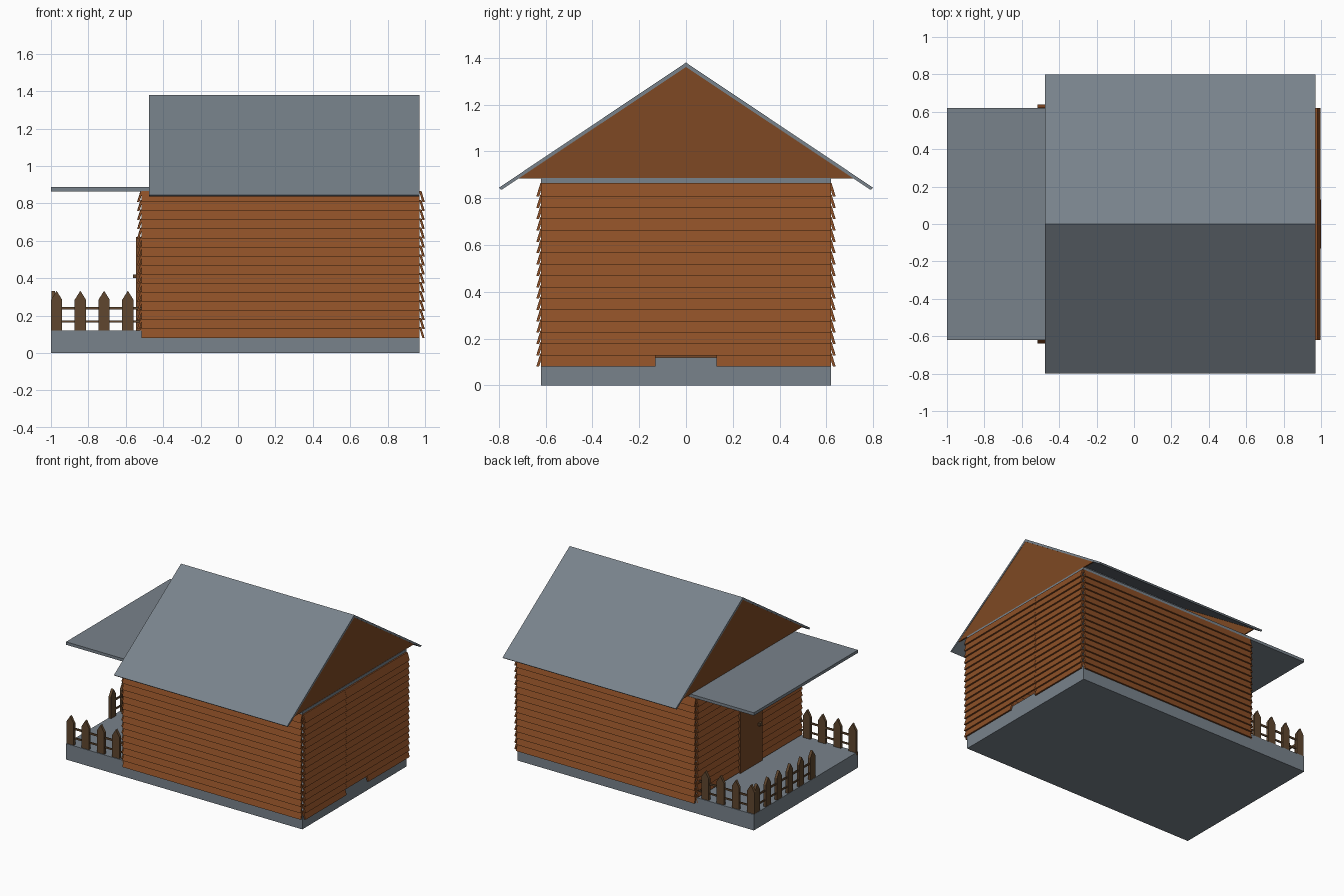
import bpy
import bmesh
from mathutils import Vector

if "Cube" in bpy.data.objects:
    bpy.data.objects.remove(bpy.data.objects["Cube"])


def material(name, colour):
    m = bpy.data.materials.new(name)
    m.use_nodes = True
    m.diffuse_color = (*colour, 1)
    m.node_tree.nodes["Principled BSDF"].inputs["Base Color"].default_value = (*colour, 1)
    return m


SLATE = material("slate grey", (0.19, 0.225, 0.26))
SIDING = material("siding brown", (0.27, 0.08, 0.02))
GABLE = material("gable brown", (0.21, 0.066, 0.017))
DOOR = material("door brown", (0.19, 0.066, 0.02))
FENCE = material("fence brown", (0.115, 0.062, 0.028))


def extrude_into(bm, points, depth):
    """Add a prism: a polygon of 3D points swept along the depth vector."""
    near = [bm.verts.new(p) for p in points]
    far = [bm.verts.new(Vector(p) + Vector(depth)) for p in points]
    bm.faces.new(near)
    bm.faces.new(far[::-1])
    n = len(near)
    for i in range(n):
        j = (i + 1) % n
        bm.faces.new((near[j], near[i], far[i], far[j]))


def box_into(bm, lo, hi):
    (x, y, z), (u, v, w) = lo, hi
    extrude_into(bm, [(x, y, z), (u, y, z), (u, v, z), (x, v, z)], (0, 0, w - z))


def finish(name, bm, mat):
    bmesh.ops.recalc_face_normals(bm, faces=bm.faces)
    mesh = bpy.data.meshes.new(name)
    bm.to_mesh(mesh)
    bm.free()
    mesh.materials.append(mat)
    obj = bpy.data.objects.new(name, mesh)
    bpy.context.scene.collection.objects.link(obj)
    return obj


def box(name, lo, hi, mat):
    bm = bmesh.new()
    box_into(bm, lo, hi)
    return finish(name, bm, mat)


HALF = 0.62            # half depth of the house
LEFT, RIGHT = -0.517, 0.976
DOOR_HALF = 0.13

# Foundation and ceiling slab, both reaching out over the porch
box("foundation", (-1, -HALF, 0), (0.97, HALF, 0.12), SLATE)
box("ceiling_slab", (-1, -HALF, 0.865), (0.97, HALF, 0.887), SLATE)

# Lapped siding boards
ROWS, PITCH, BOTTOM, HEIGHT = 16, 0.0485, 0.08, 0.058
PROFILE = [(-0.008, HEIGHT), (0.004, HEIGHT), (0.022, 0), (0.01, 0)]


def siding(name, axis, side, wall, start, end, rows):
    """Boards facing along axis (0 = x, 1 = y) on the given side."""
    bm = bmesh.new()
    for row in rows:
        z = BOTTOM + row * PITCH
        points = []
        for out, up in PROFILE:
            p = [start, start, z + up]
            p[axis] = wall + side * out
            points.append(p)
        depth = [0, 0, 0]
        depth[1 - axis] = end - start
        extrude_into(bm, points, depth)
    finish(name, bm, SIDING)


for side, label in ((-1, "front"), (1, "back")):
    siding(label + "_siding", 1, side, side * 0.618, LEFT, 0.97, range(ROWS))
for side, wall, label, first in ((-1, LEFT, "porch", 11), (1, RIGHT, "end", 1)):
    siding(label + "_siding_near", 0, side, wall, -HALF, -DOOR_HALF, range(ROWS))
    siding(label + "_siding_far", 0, side, wall, DOOR_HALF, HALF, range(ROWS))
    siding(label + "_siding_middle", 0, side, wall + side * 0.001,
           -DOOR_HALF, DOOR_HALF, range(first, ROWS))

# Door and handle on the porch
box("door", (-0.545, -DOOR_HALF, 0.12), (-0.51, DOOR_HALF, 0.62), DOOR)
box("door_handle", (-0.562, -0.11, 0.4), (-0.545, -0.08, 0.42), FENCE)

# Roof: two thin sloping sheets, with a gable panel at each end
ROOF_L, ROOF_R = -0.475, 0.97
bm = bmesh.new()
for s in (-1, 1):
    extrude_into(bm, [(ROOF_L, 0, 1.38), (ROOF_L, s * 0.8, 0.845),
                      (ROOF_L, s * 0.789, 0.836), (ROOF_L, 0, 1.361)],
                 (ROOF_R - ROOF_L, 0, 0))
finish("roof", bm, SLATE)

bm = bmesh.new()
for x in (ROOF_L + 0.002, ROOF_R - 0.012):
    extrude_into(bm, [(x, 0, 1.364), (x, -0.718, 0.885), (x, 0.718, 0.885)], (0.01, 0, 0))
finish("gables", bm, GABLE)

# Picket fences around the porch
PICKET = [(-0.03, 0.1), (0.03, 0.1), (0.03, 0.285), (0, 0.333), (-0.03, 0.285)]
RAILS = [(0.163, 0.175), (0.233, 0.247)]

for s, label in ((-1, "front"), (1, "back")):
    bm = bmesh.new()
    for i in range(4):
        x = -0.97 + i * 0.127
        extrude_into(bm, [(x + a, s * 0.615, z) for a, z in PICKET], (0, -s * 0.02, 0))
    for low, high in RAILS:
        box_into(bm, (-0.99, s * 0.601 - 0.004, low), (LEFT, s * 0.601 + 0.004, high))
    finish(label + "_fence", bm, FENCE)

bm = bmesh.new()
for i in range(6):
    y = 0.575 - i * 0.132
    extrude_into(bm, [(-0.998, y + a, z) for a, z in PICKET], (0.02, 0, 0))
for low, high in RAILS:
    box_into(bm, (-0.99, -0.1, low), (-0.982, 0.6, high))
finish("side_fence", bm, FENCE)
